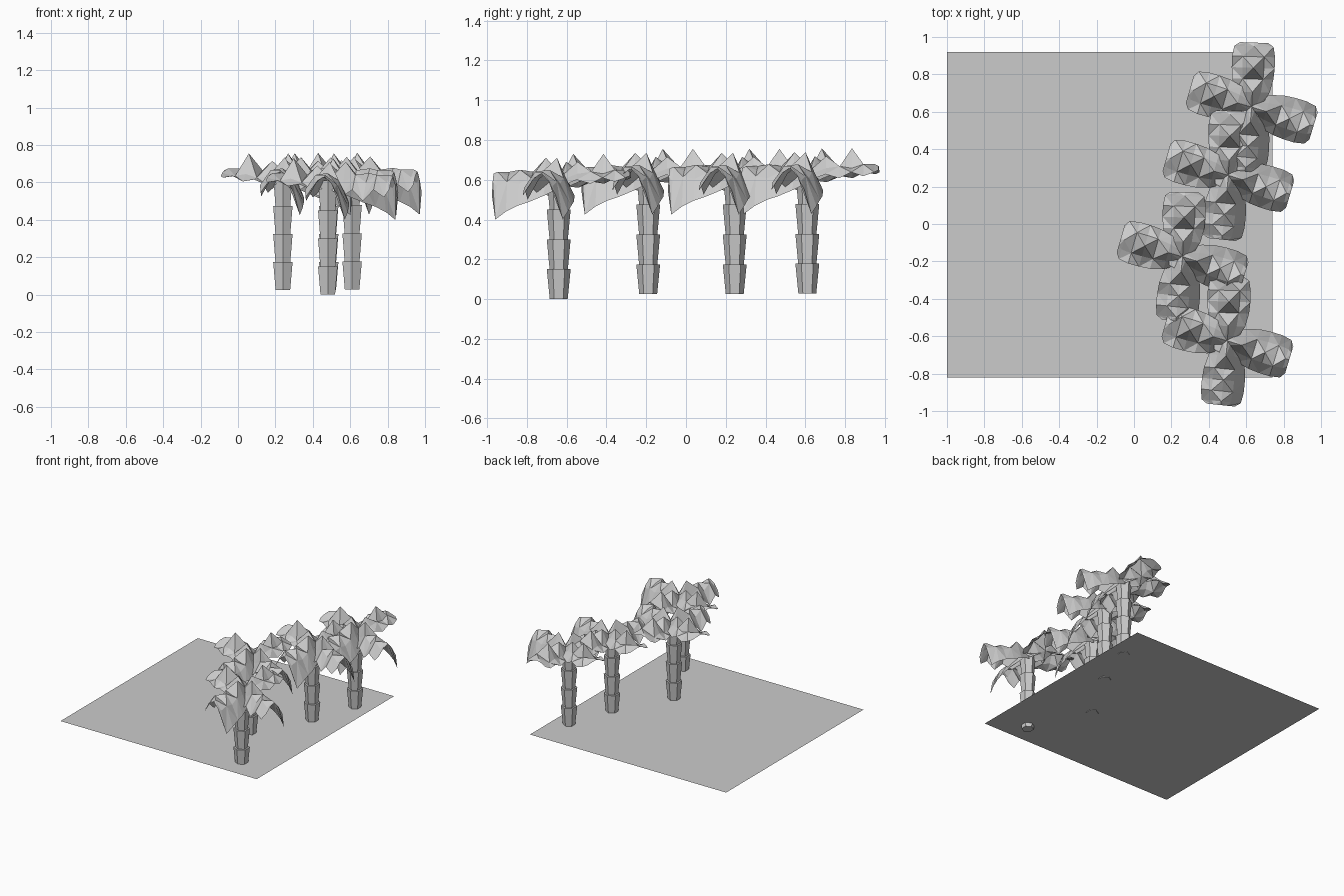
import bpy, bmesh, math

if "Cube" in bpy.data.objects:
    bpy.data.objects.remove(bpy.data.objects["Cube"])

# leaf rows: distance along the leaf and half width there
ALONG = [0.0, 0.08, 0.15, 0.21, 0.27, 0.325, 0.345]
HALF = [0.045, 0.092, 0.11, 0.115, 0.115, 0.105, 0.075]

# heights across the leaf (right edge to left edge), one row per step outwards
DROOP = [
    (.57, .60, .63, .60, .56),
    (.52, .60, .71, .61, .52),
    (.56, .64, .62, .61, .49),
    (.50, .60, .65, .58, .47),
    (.56, .64, .62, .59, .44),
    (.52, .60, .64, .57, .40),
    (.56, .61, .63, .59, .52),
]
RAISED = [
    (.57, .60, .62, .60, .57),
    (.60, .63, .69, .61, .56),
    (.58, .64, .62, .60, .59),
    (.61, .63, .73, .62, .58),
    (.59, .65, .63, .61, .61),
    (.61, .63, .65, .62, .60),
    (.62, .63, .64, .63, .61),
]
LEAVES = [(88, RAISED), (164, RAISED), (264, DROOP), (-17, DROOP)]


def finish(bm, name, location):
    mesh = bpy.data.meshes.new(name)
    bm.to_mesh(mesh)
    bm.free()
    obj = bpy.data.objects.new(name, mesh)
    obj.location = location
    bpy.context.collection.objects.link(obj)
    return obj


def add_leaf(bm, angle, heights):
    a = math.radians(angle)
    rows = []
    for u, hw, row in zip(ALONG, HALF, heights):
        verts = []
        for j, z in enumerate(row):
            v = (j - 2) / 2 * hw
            x = 0.02 + u * math.cos(a) - v * math.sin(a)
            y = 0.015 + u * math.sin(a) + v * math.cos(a)
            verts.append(bm.verts.new((x, y, z)))
        rows.append(verts)
    for i in range(len(rows) - 1):
        for j in range(4):
            p, q = rows[i][j], rows[i + 1][j]
            r, s = rows[i + 1][j + 1], rows[i][j + 1]
            # alternate diagonals give a crumpled, faceted leaf
            if (i + j) % 2:
                bm.faces.new((p, q, r))
                bm.faces.new((p, r, s))
            else:
                bm.faces.new((p, q, s))
                bm.faces.new((q, r, s))


def add_trunk_section(bm, z0, z1, r0, r1, sides=6):
    def ring(z, r):
        return [bm.verts.new((r * math.cos(math.pi * (2 * k + 1) / sides),
                              r * math.sin(math.pi * (2 * k + 1) / sides), z))
                for k in range(sides)]
    low, high = ring(z0, r0), ring(z1, r1)
    for k in range(sides):
        n = (k + 1) % sides
        bm.faces.new((low[k], low[n], high[n], high[k]))
    bm.faces.new(low[::-1])
    bm.faces.new(high)


def palm(location):
    # trunk of stacked, flared sections
    bm = bmesh.new()
    for z0, z1 in [(0, .15), (.14, .30), (.29, .45), (.44, .61)]:
        add_trunk_section(bm, z0, z1, .045, .06)
    finish(bm, "palm_trunk", location)
    # crown of four broad leaves
    bm = bmesh.new()
    for angle, heights in LEAVES:
        add_leaf(bm, angle, heights)
    finish(bm, "palm_leaves", location)


# flat ground sheet
bm = bmesh.new()
corners = [(-1, -.82), (.74, -.82), (.74, .92), (-1, .92)]
bm.faces.new([bm.verts.new((x, y, 0)) for x, y in corners])
finish(bm, "ground_sheet", (0, 0, .03))

# row of four palms
for spot in [(.48, -.64, 0), (.24, -.19, .025), (.485, .245, .025), (.61, .61, .028)]:
    palm(spot)
